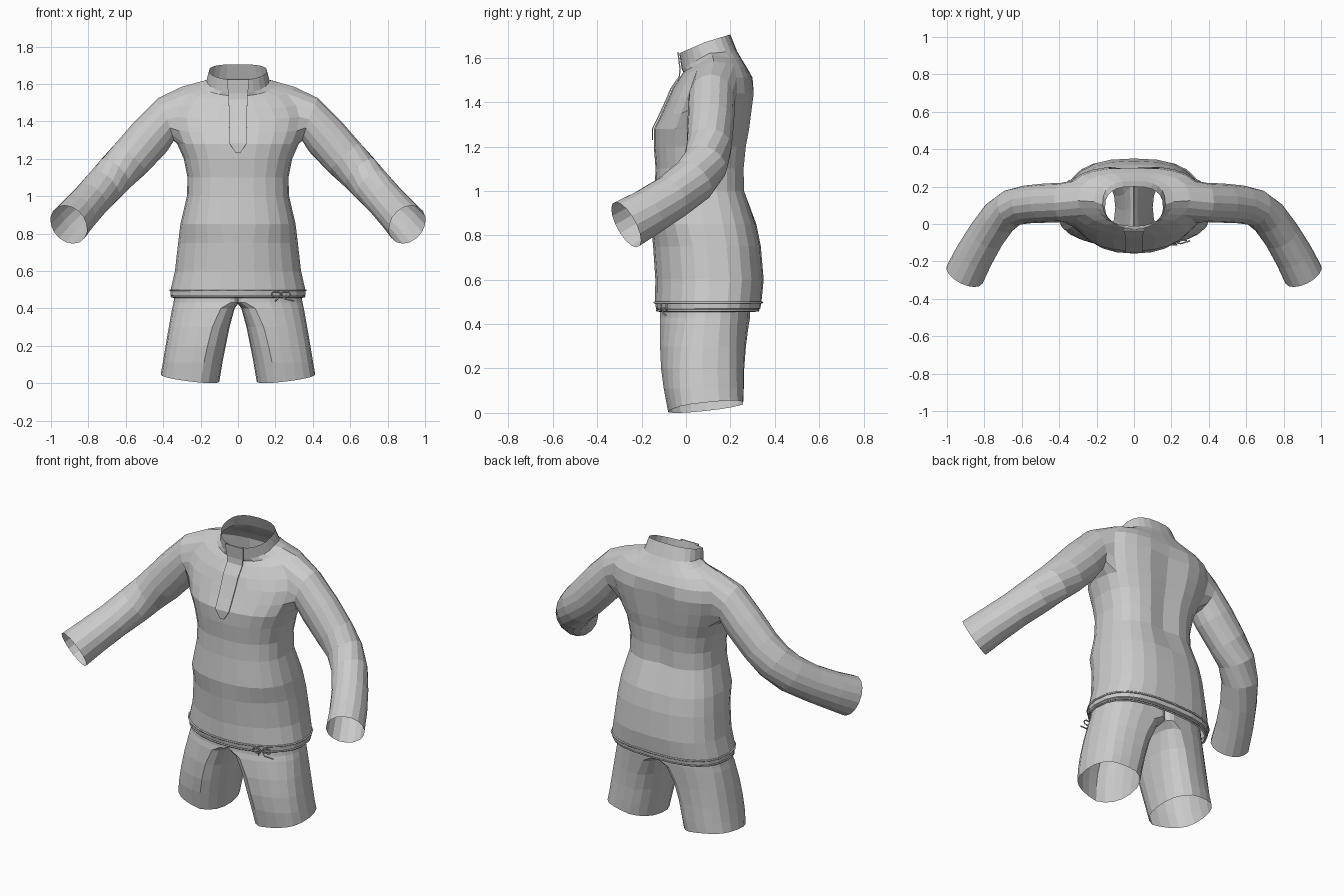
import bpy, bmesh, math
from mathutils import Vector

if "Cube" in bpy.data.objects:
    bpy.data.objects.remove(bpy.data.objects["Cube"])

cloth = bpy.data.materials.new("grey_cloth")
cloth.use_nodes = True
GREY = (0.6, 0.6, 0.6, 1)
cloth.diffuse_color = GREY
cloth.node_tree.nodes["Principled BSDF"].inputs["Base Color"].default_value = GREY


def finish(bm, name):
    bmesh.ops.recalc_face_normals(bm, faces=bm.faces)
    mesh = bpy.data.meshes.new(name)
    bm.to_mesh(mesh)
    bm.free()
    mesh.materials.append(cloth)
    obj = bpy.data.objects.new(name, mesh)
    bpy.context.collection.objects.link(obj)
    return obj


def unit_ring(n, power):
    """Rounded-square ring from +x; power(cos, sin) sets the squareness."""
    pts = []
    for i in range(n):
        a = math.tau * i / n
        c, s = math.cos(a), math.sin(a)
        p = 2 / power(c, s)
        pts.append((math.copysign(abs(c) ** p, c), math.copysign(abs(s) ** p, s)))
    return pts


def loft(bm, rings):
    """Skin rings of points; returns the rings of verts."""
    rows = [[bm.verts.new(p) for p in ring] for ring in rings]
    n = len(rows[0])
    for a, b in zip(rows, rows[1:]):
        for i in range(n):
            j = (i + 1) % n
            bm.faces.new((a[i], a[j], b[j], b[i]))
    return rows


def cord(name, points, radius, closed=False):
    curve = bpy.data.curves.new(name, "CURVE")
    curve.dimensions = "3D"
    curve.bevel_depth = radius
    curve.bevel_resolution = 1
    spline = curve.splines.new("POLY")
    spline.points.add(len(points) - 1)
    for sp, p in zip(spline.points, points):
        sp.co = (*p, 1)
    spline.use_cyclic_u = closed
    curve.materials.append(cloth)
    obj = bpy.data.objects.new(name, curve)
    bpy.context.collection.objects.link(obj)


# Shirt body: height, half width, front y, back y, front drop, back rise
BODY = [
    (.455, .347, -.122, .312, 0, 0), (.47, .36, -.135, .335, 0, 0),
    (.50, .36, -.14, .34, 0, 0), (.60, .337, -.138, .35, 0, 0),
    (.75, .32, -.148, .337, 0, 0), (.85, .308, -.158, .317, 0, 0),
    (1.0, .273, -.142, .267, 0, 0), (1.1, .27, -.137, .265, 0, 0),
    (1.2, .29, -.145, .275, 0, 0), (1.28, .325, -.145, .29, 0, 0),
    (1.36, .355, -.115, .30, .02, 0), (1.44, .37, -.083, .31, .03, 0),
    (1.51, .36, -.062, .30, .05, 0), (1.585, .30, -.025, .275, .07, -.03),
    (1.61, .21, -.012, .25, .075, -.015), (1.62, .168, -.02, .23, .07, .01),
    (1.67, .155, -.03, .20, .05, .035),
]
SIDES = 24


def body_ring(z, rx, front, back, drop=0, rise=0):
    cy, ry = (front + back) / 2, (back - front) / 2
    front_power = 2.3 if .8 < z < 1.5 else 2
    ring = []
    for u, v in unit_ring(SIDES, lambda c, s: 2.7 if s > 0 else front_power):
        x, y = u * rx, cy + v * ry
        if v > 0 and .9 < z < 1.5:      # spine groove
            y -= .02 * math.exp(-(x / .05) ** 2)
        ring.append((x, y, z + v * (rise if v > 0 else drop)))
    return ring


bm = bmesh.new()
rows = loft(bm, [body_ring(*r) for r in BODY])

# Sleeves: centre of each ring, horizontal and vertical radius
SLEEVE = [
    ((.385, .115, 1.41), .105, .122), ((.47, .112, 1.315), .105, .118),
    ((.57, .105, 1.205), .102, .115), ((.65, .088, 1.125), .10, .11),
    ((.72, .035, 1.05), .10, .108), ((.79, -.06, .975), .10, .104),
    ((.855, -.17, .905), .104, .108), ((.905, -.27, .848), .107, .115),
]
LOW, HIGH = 9, 13       # body rows spanned by the armhole
for side in (1, -1):
    mid = 0 if side == 1 else SIDES // 2
    cols = [(mid + k) % SIDES for k in range(-2, 3)]
    hole = ([rows[LOW][c] for c in cols]
            + [rows[r][cols[-1]] for r in range(LOW + 1, HIGH)]
            + [rows[HIGH][c] for c in reversed(cols)]
            + [rows[r][cols[0]] for r in range(HIGH - 1, LOW, -1)])
    inside = {rows[r][c] for r in range(LOW, HIGH + 1) for c in cols}
    bmesh.ops.delete(bm, geom=[f for f in bm.faces if all(v in inside for v in f.verts)],
                     context="FACES")
    centres = [Vector((.1, .13, 1.45))] + [Vector(s[0]) for s in SLEEVE]
    rings = []
    for i, (c, rh, rv) in enumerate(SLEEVE):
        c = Vector(c)
        after = centres[min(i + 2, len(SLEEVE))]
        d = (after - centres[i]).normalized()
        across = d.cross(Vector((0, 0, 1))).normalized()
        up = across.cross(d)
        pts = [c + across * u * rh + up * v * rv
               for u, v in unit_ring(len(hole), lambda c, s: 2)]
        rings.append([(p.x * side, p.y, p.z) for p in pts])
    first = loft(bm, rings)[0]
    edges = []
    for loop in (hole, first):
        for a, b in zip(loop, loop[1:] + loop[:1]):
            edges.append(bm.edges.get((a, b)))
    bmesh.ops.bridge_loops(bm, edges=edges)
finish(bm, "shirt")

# Neck placket: height, half width, y
PLACKET = [(1.625, .06, -.036), (1.55, .053, -.027), (1.515, .05, -.03),
           (1.46, .049, -.068), (1.41, .048, -.089), (1.34, .046, -.121),
           (1.28, .045, -.151), (1.23, .012, -.151)]
bm = bmesh.new()
strip = [[bm.verts.new((s * w, y, z)) for s in (-1, 1)] for z, w, y in PLACKET]
for a, b in zip(strip, strip[1:]):
    bm.faces.new((a[0], b[0], b[1], a[1]))
plate = finish(bm, "neck_placket")
solid = plate.modifiers.new("thickness", "SOLIDIFY")
solid.thickness = .006
solid.offset = 0

# Shorts legs: height, inner x, outer x, front y, back y, inner squareness
LEG = [(.52, -.004, .33, -.115, .29, 8), (.43, -.004, .345, -.12, .292, 8),
       (.40, .018, .352, -.123, .288, 4), (.30, .045, .37, -.125, .277, 2.8),
       (.20, .065, .387, -.12, .27, 2.5), (.11, .083, .402, -.108, .268, 2.4),
       (.028, .10, .413, -.088, .265, 2.3)]
for side, name in ((1, "left_leg"), (-1, "right_leg")):
    bm = bmesh.new()
    rings = []
    for z, x0, x1, y0, y1, inner in LEG:
        slope = .019 if z < .05 else 0
        ring = []
        for u, v in unit_ring(20, lambda c, s: inner if c < -.01 else 2.2):
            x = (x0 + x1) / 2 + u * (x1 - x0) / 2
            # follow the hip outline, squarer towards the bottom
            p = (2 if v < 0 else 2.6) + max(0, .43 - z) * 3
            limit = max(0, 1 - abs(x / x1) ** p) ** (1 / p)
            y = (y0 + y1) / 2 + max(-limit, min(limit, v)) * (y1 - y0) / 2
            ring.append((side * x, y, z + slope * (u + v)))
        rings.append(ring)
    loft(bm, rings)
    finish(bm, name)

# Hem cords and the small bow
cord("upper_hem_cord", body_ring(.497, .362, -.142, .342), .005, True)
cord("lower_hem_cord", body_ring(.462, .355, -.131, .326), .005, True)
bow = Vector((.23, -.1, .475))
for s in (1, -1):
    loop = [bow + Vector((s * (.025 - .025 * math.cos(a)), s * .012,
                          .015 * math.sin(a))) for a in
            [math.tau * i / 10 for i in range(10)]]
    cord("bow_loop", loop, .004, True)
    cord("bow_end", [bow, bow + Vector((s * .02, -.005, -.025)),
                     bow + Vector((s * .05 + .02, .01, -.035))], .004)
